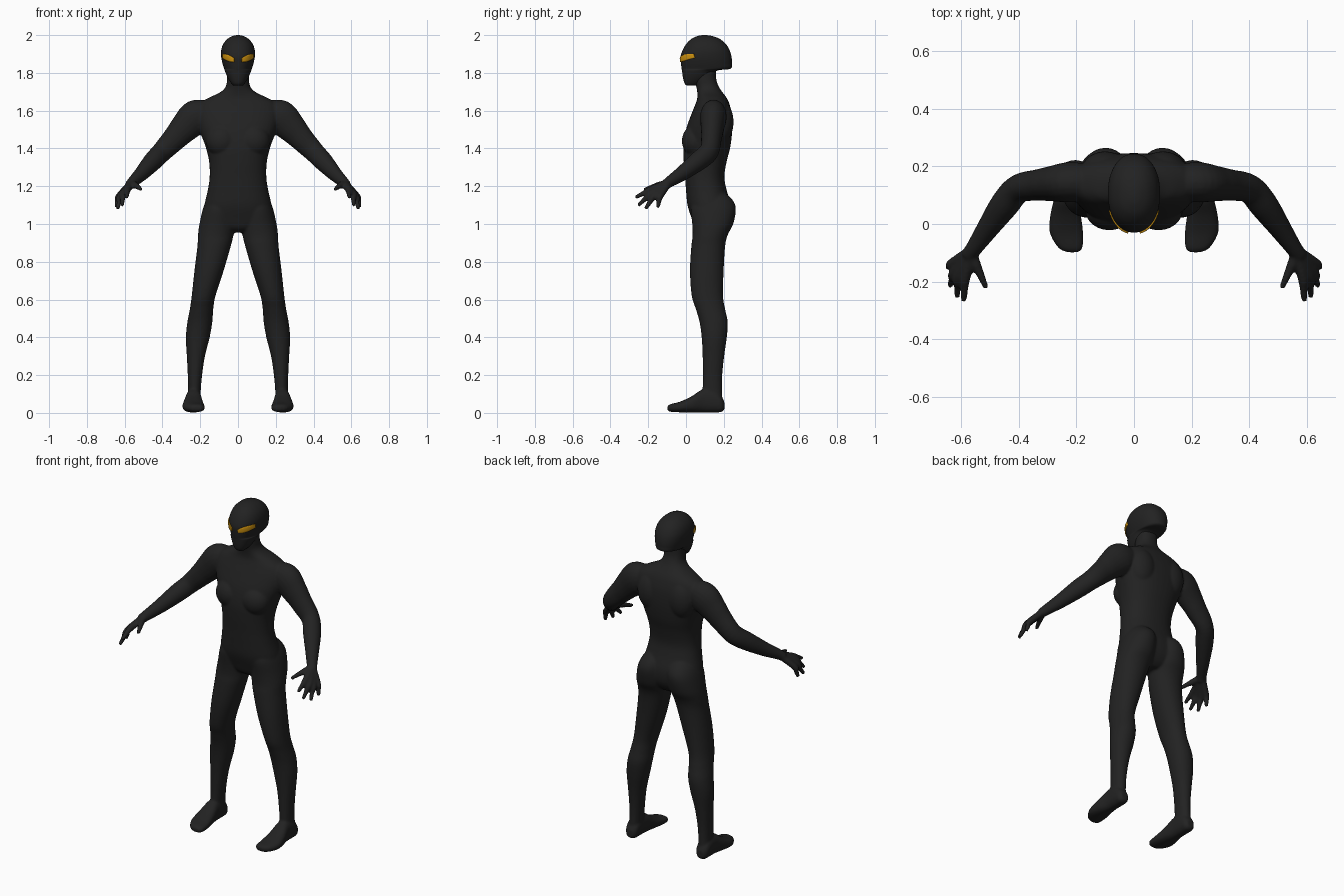
import bpy, bmesh, math
from mathutils import Vector

if "Cube" in bpy.data.objects:
    bpy.data.objects.remove(bpy.data.objects["Cube"])


def material(name, rgb):
    m = bpy.data.materials.new(name)
    m.diffuse_color = (*rgb, 1)
    m.use_nodes = True
    m.node_tree.nodes["Principled BSDF"].inputs["Base Color"].default_value = m.diffuse_color
    return m


BLACK = material("suit_black", (0.016, 0.016, 0.016))
AMBER = material("eye_amber", (0.62, 0.29, 0.005))


def resample(rows, steps=5):
    """Catmull-Rom interpolation through rows of numbers."""
    out = []
    for i in range(len(rows) - 1):
        p0, p1 = rows[max(i - 1, 0)], rows[i]
        p2, p3 = rows[i + 1], rows[min(i + 2, len(rows) - 1)]
        for s in range(steps):
            t = s / steps
            out.append([0.5 * (2 * b + (c - a) * t + (2 * a - 5 * b + 4 * c - d) * t * t
                               + (3 * b - a - 3 * c + d) * t ** 3)
                        for a, b, c, d in zip(p0, p1, p2, p3)])
    return out + [list(rows[-1])]


def unit(i, n, power):
    a = 2 * math.pi * i / n
    f = lambda v: math.copysign(abs(v) ** (2 / power), v)
    return f(math.cos(a)), f(math.sin(a))


def skin(bm, rings):
    rings = [[bm.verts.new(p) for p in r] for r in rings]
    n = len(rings[0])
    for a, b in zip(rings, rings[1:]):
        for i in range(n):
            bm.faces.new((a[i], a[(i + 1) % n], b[(i + 1) % n], b[i]))
    bm.faces.new(rings[0])
    bm.faces.new(rings[-1])


def loft(bm, rows, side=1, lengthwise=False, power=2.2, n=40):
    """Rows: position, x centre, half width, low and high of the remaining axis."""
    rings = []
    for t, xc, hw, lo, hi in resample(rows):
        ring = []
        for i in range(n):
            u, v = unit(i, n, power)
            x, w = side * (xc + hw * u), (lo + hi) / 2 + (hi - lo) / 2 * v
            ring.append((x, t, w) if lengthwise else (x, w, t))
        rings.append(ring)
    skin(bm, rings)


def limb(bm, rows, side=1, n=20):
    """Rows: x, y, z, horizontal radius, vertical radius."""
    rows = resample(rows)
    pts = [Vector((r[0] * side, r[1], r[2])) for r in rows]
    rings = []
    for k, r in enumerate(rows):
        d = (pts[min(k + 1, len(pts) - 1)] - pts[max(k - 1, 0)]).normalized()
        h = d.cross(Vector((0, 0, 1))).normalized()
        w = h.cross(d)
        rings.append([pts[k] + h * r[3] * u + w * r[4] * v
                      for u, v in (unit(i, n, 2) for i in range(n))])
    skin(bm, rings)


def blob(bm, centre, size):
    vs = bmesh.ops.create_uvsphere(bm, u_segments=24, v_segments=14, radius=1)["verts"]
    for v in vs:
        v.co = Vector(c + s * k for c, s, k in zip(centre, size, v.co))


def finish(bm, name, mat):
    bmesh.ops.recalc_face_normals(bm, faces=bm.faces[:])
    me = bpy.data.meshes.new(name)
    bm.to_mesh(me)
    bm.free()
    me.materials.append(mat)
    for p in me.polygons:
        p.use_smooth = True
    ob = bpy.data.objects.new(name, me)
    bpy.context.collection.objects.link(ob)
    return ob


# Body: torso and neck
body = bmesh.new()
loft(body, [
    (0.955, 0, .05, .08, .18), (0.98, 0, .13, .05, .21), (1.03, 0, .185, .03, .235),
    (1.10, 0, .178, .008, .238), (1.18, 0, .160, .0, .215), (1.25, 0, .150, -.005, .203),
    (1.33, 0, .153, -.012, .215), (1.41, 0, .172, -.014, .235), (1.50, 0, .205, .0, .245),
    (1.58, 0, .222, .028, .243), (1.635, 0, .205, .05, .23), (1.668, 0, .155, .06, .215),
    (1.695, 0, .098, .06, .195), (1.725, 0, .066, .055, .175), (1.77, 0, .058, .045, .160),
    (1.85, 0, .058, .05, .16)], power=2.3)

for s in (1, -1):
    # Chest and shoulder blade swell
    blob(body, (s * .085, .05, 1.44), (.085, .072, .085))
    blob(body, (s * .10, .19, 1.54), (.08, .062, .11))
    # Leg with buttock
    loft(body, [
        (1.17, .085, .05, .07, .20), (1.13, .090, .075, .04, .245), (1.08, .098, .088, .025, .264),
        (1.00, .108, .096, .033, .25), (0.94, .118, .094, .035, .22), (0.88, .127, .088, .028, .207),
        (0.75, .154, .077, .021, .199), (0.62, .182, .063, .030, .196), (0.55, .193, .062, .052, .207),
        (0.48, .202, .066, .072, .221), (0.40, .213, .063, .083, .216), (0.30, .223, .048, .088, .202),
        (0.20, .228, .038, .089, .192), (0.12, .231, .034, .088, .191), (0.03, .235, .034, .09, .195)],
        s, power=2.1)
    # Foot
    loft(body, [
        (-.098, .213, .018, .014, .036), (-.083, .220, .042, .006, .046), (-.03, .234, .058, .003, .060),
        (.03, .237, .053, .002, .088), (.09, .235, .042, .002, .125), (.15, .235, .040, .002, .12),
        (.185, .235, .036, .004, .09), (.203, .235, .020, .015, .06)], s, True, 2.4)
    # Arm
    limb(body, [
        (.15, .145, 1.59, .06, .065), (.22, .145, 1.567, .070, .092), (.28, .140, 1.512, .062, .080),
        (.33, .135, 1.458, .055, .067), (.40, .122, 1.385, .050, .056), (.45, .065, 1.333, .050, .052),
        (.51, -.02, 1.268, .038, .040), (.555, -.085, 1.225, .029, .030), (.575, -.11, 1.205, .027, .026)], s)
    # Hand: palm rays running into fingers
    for k, t in [((.585, -.185, 1.183), (.590, -.268, 1.140)), ((.607, -.183, 1.165), (.614, -.253, 1.098)),
                 ((.622, -.168, 1.150), (.637, -.215, 1.080)), ((.630, -.138, 1.147), (.645, -.150, 1.087))]:
        mid = [(a + b) / 2 for a, b in zip(k, t)]
        limb(body, [(.56, -.09, 1.22, .020, .020), (*k, .019, .018), (*mid, .0135, .0135),
                    (*t, .010, .010)], s, 14)
    limb(body, [(.565, -.09, 1.22, .018, .018), (.548, -.14, 1.207, .018, .018),
                (.530, -.180, 1.196, .0135, .0135), (.512, -.222, 1.182, .010, .010)], s, 14)

body_ob = finish(body, "body", BLACK)
remesh = body_ob.modifiers.new("blend", 'REMESH')
remesh.mode = 'VOXEL'
remesh.voxel_size = 0.0065
remesh.use_smooth_shade = True
soften = body_ob.modifiers.new("soften", 'SMOOTH')
soften.factor = 0.5
soften.iterations = 5

# Head with an overhanging back edge
HEAD = [(1.732, 0, .022, .005, .05), (1.745, 0, .036, -.008, .08), (1.775, 0, .055, -.016, .125),
        (1.812, 0, .070, -.021, .165), (1.822, 0, .073, -.023, .236), (1.85, 0, .082, -.027, .243),
        (1.885, 0, .089, -.029, .241), (1.92, 0, .089, -.018, .231), (1.955, 0, .077, .003, .209),
        (1.982, 0, .053, .032, .175), (1.996, 0, .026, .065, .135), (2.0, 0, .006, .09, .105)]
HEAD_POWER = 2.25
head = bmesh.new()
loft(head, HEAD, power=HEAD_POWER, n=48)
finish(head, "head", BLACK)


def face_y(x, z):
    """Front surface of the head at x, z."""
    rows = resample(HEAD)
    for a, b in zip(rows, rows[1:]):
        if a[0] <= z <= b[0]:
            t = (z - a[0]) / (b[0] - a[0])
            _, _, hw, lo, hi = [p + (q - p) * t for p, q in zip(a, b)]
            f = (1 - min(abs(x) / hw, 1) ** HEAD_POWER) ** (1 / HEAD_POWER)
            return (lo + hi) / 2 - (hi - lo) / 2 * f


# Slanted eyes following the face
NU, NV = 14, 5
for s, name in ((1, "left_eye"), (-1, "right_eye")):
    bm = bmesh.new()
    grid = []
    for i in range(NU + 1):
        u = i / NU
        x = .020 + .063 * u
        half = .004 + .0125 * math.sin(math.pi * min(u * .75 + .12, 1)) ** 0.8
        mid = 1.868 + .022 * u
        col = []
        for j in range(NV + 1):
            z = mid + half * (2 * j / NV - 1)
            col.append(bm.verts.new((s * x, face_y(x, z) - .003, z)))
        grid.append(col)
    for a, b in zip(grid, grid[1:]):
        for j in range(NV):
            bm.faces.new((a[j], b[j], b[j + 1], a[j + 1]))
    eye = finish(bm, name, AMBER)
    plate = eye.modifiers.new("thickness", 'SOLIDIFY')
    plate.thickness = 0.006
    plate.offset = 0
